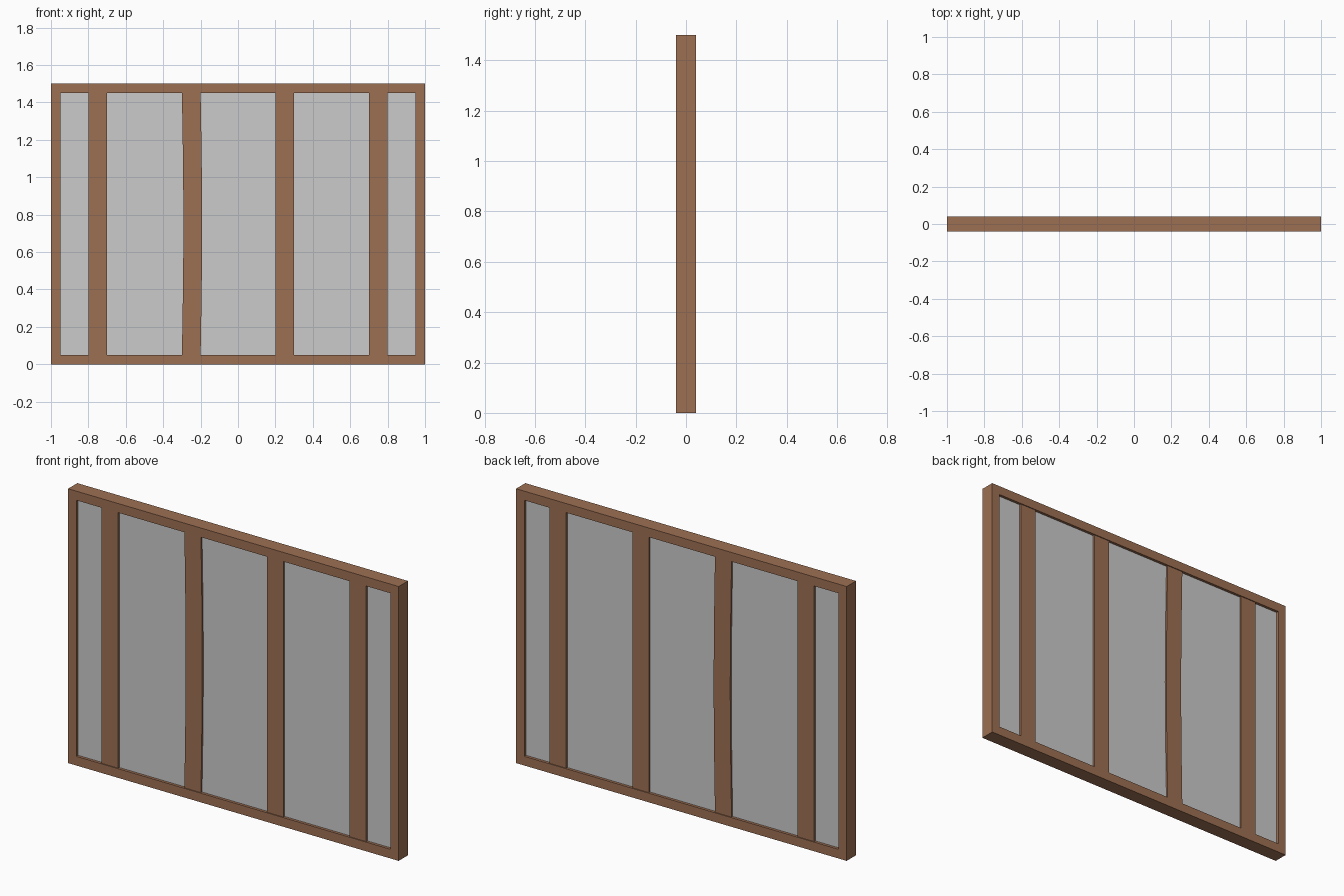
import bpy, bmesh, math

if "Cube" in bpy.data.objects:
    bpy.data.objects.remove(bpy.data.objects["Cube"])

wood = bpy.data.materials.new("wood")
wood.diffuse_color = (0.34, 0.16, 0.085, 1)
wood.use_nodes = True
wood.node_tree.nodes["Principled BSDF"].inputs["Base Color"].default_value = wood.diffuse_color


def new_object(name, bm, mat=None):
    mesh = bpy.data.meshes.new(name)
    bmesh.ops.recalc_face_normals(bm, faces=bm.faces)
    bm.to_mesh(mesh)
    bm.free()
    ob = bpy.data.objects.new(name, mesh)
    bpy.context.collection.objects.link(ob)
    if mat:
        mesh.materials.append(mat)
    return ob


def ring(name, w, h, border, depth, mat):
    # rectangular frame: outer and inner loops on both faces
    bm = bmesh.new()
    loops = []
    for y, b in ((-depth / 2, 0), (depth / 2, 0), (depth / 2, border), (-depth / 2, border)):
        x = w / 2 - b
        loops.append([bm.verts.new(p) for p in
                      ((-x, y, b), (x, y, b), (x, y, h - b), (-x, y, h - b))])
    for a, b in zip(loops, loops[1:] + loops[:1]):
        for i in range(4):
            j = (i + 1) % 4
            bm.faces.new((a[i], a[j], b[j], b[i]))
    return new_object(name, bm, mat)


def upright(name, x, width, depth, z0, z1, mat=None, bow=0, segments=1):
    # vertical bar, optionally bowed sideways
    bm = bmesh.new()
    rows = []
    for k in range(segments + 1):
        t = k / segments
        c = x + bow * math.sin(math.pi * t)
        rows.append([bm.verts.new((c + sx * width / 2, sy * depth / 2, z0 + t * (z1 - z0)))
                     for sx, sy in ((-1, -1), (1, -1), (1, 1), (-1, 1))])
    for a, b in zip(rows, rows[1:]):
        for i in range(4):
            j = (i + 1) % 4
            bm.faces.new((a[i], a[j], b[j], b[i]))
    bm.faces.new(rows[0][::-1])
    bm.faces.new(rows[-1])
    return new_object(name, bm, mat)


# outer frame
ring("outer_frame", 2, 1.5, 0.05, 0.08, wood)

# four posts, the second slightly bowed
for i, x in enumerate((-0.75, -0.25, 0.25, 0.75)):
    bent = i == 1
    upright(f"post_{i + 1}", x, 0.1, 0.07, 0.05, 1.45, wood,
            bow=0.008 if bent else 0, segments=10 if bent else 1)

# infill panel behind the posts
upright("infill_panel", 0, 1.9, 0.05, 0.05, 1.45)
